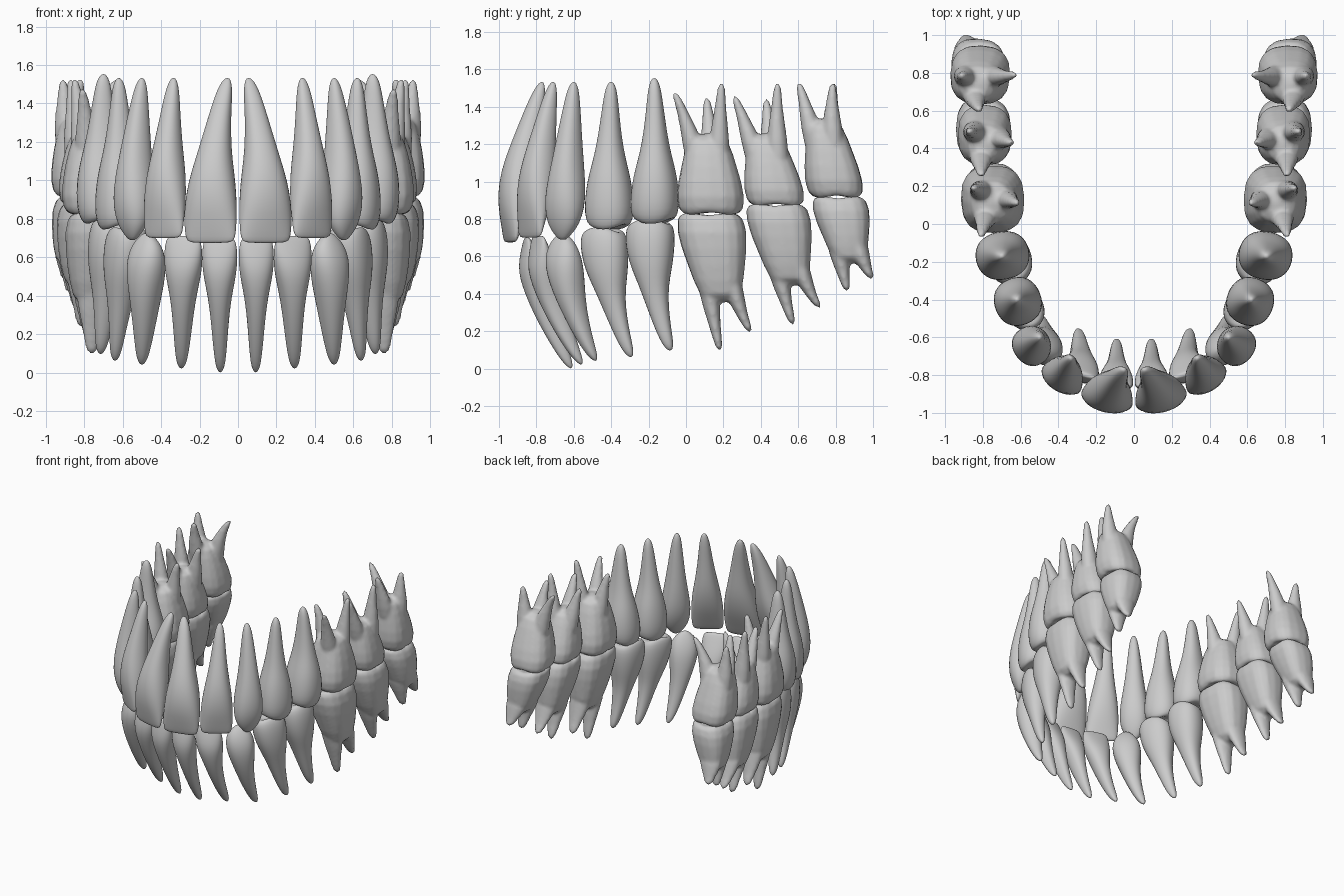
import bpy, bmesh, math
from mathutils import Vector

if "Cube" in bpy.data.objects:
    bpy.data.objects.remove(bpy.data.objects["Cube"])

SEG = 16

# Profiles, crown edge (t=0) to root tip (t=1): t, width factor, depth factor
UP_INCISOR = [(0, .84, .12), (.03, .95, .24), (.12, 1, .5), (.24, .98, .85), (.38, .86, 1),
              (.5, .69, .94), (.62, .55, .78), (.76, .42, .58), (.88, .33, .42), (.955, .23, .27), (.99, .12, .13)]
LOW_INCISOR = [(0, .76, .14), (.03, .92, .28), (.12, 1, .6), (.22, .97, .9), (.32, .85, 1),
               (.44, .66, .94), (.58, .52, .82), (.74, .42, .64), (.88, .33, .46), (.955, .24, .31), (.99, .12, .14)]
CANINE = [(0, .2, .14), (.04, .52, .38), (.1, .84, .64), (.2, 1, .92), (.32, .95, 1),
          (.46, .76, .92), (.6, .6, .76), (.76, .46, .57), (.88, .35, .41), (.955, .25, .28), (.99, .12, .13)]
PREMOLAR = [(0, .84, .8), (.06, .98, .95), (.15, 1.02, 1.02), (.27, .96, .98), (.38, .82, .88),
            (.5, .62, .7), (.62, .49, .55), (.76, .38, .42), (.88, .3, .32), (.955, .22, .23), (.99, .11, .11)]
MOLAR = [(0, .86, .84), (.08, .98, .95), (.22, 1.02, 1.01), (.4, .96, .96), (.58, .85, .87),
         (.75, .74, .75), (.9, .6, .6), (.97, .35, .35)]


def loft(bm, rings, start, end):
    """Skin closed rings together and fan both ends to a point."""
    vs = [[bm.verts.new(p) for p in r] for r in rings]
    n = len(vs[0])
    a, b = bm.verts.new(start), bm.verts.new(end)
    for i in range(n):
        j = (i + 1) % n
        for r, q in zip(vs, vs[1:]):
            bm.faces.new((r[i], r[j], q[j], q[i]))
        bm.faces.new((a, vs[0][j], vs[0][i]))
        bm.faces.new((b, vs[-1][i], vs[-1][j]))


def ring(c, u, v, w, d, n, height=None):
    """Superellipse section lying level at centre c."""
    pts = []
    for i in range(SEG):
        th = 2 * math.pi * i / SEG
        x, y = math.cos(th), math.sin(th)
        x = math.copysign(abs(x) ** (2 / n), x) * w / 2
        y = math.copysign(abs(y) ** (2 / n), y) * d / 2
        p = c + u * x + v * y
        if height:
            p.z += height(th)
        pts.append(p)
    return pts


def centre_line(a, m, b):
    """Parabola through three points, parameterised by height."""
    k = (m.z - a.z) / (b.z - a.z)

    def at(t):
        return (a * ((t - k) * (t - 1) / k) + m * (t * (t - 1) / (k * (k - 1)))
                + b * (t * (t - k) / (1 - k)))
    return at


def body(bm, edge, mid, tip, w, d, angle, profile, cusps=0):
    a = math.radians(angle)
    u, v = Vector((math.cos(a), math.sin(a), 0)), Vector((math.sin(a), -math.cos(a), 0))
    s = 1 if tip.z > edge.z else -1
    n = 2.6 if cusps == 4 else 2.25
    at = centre_line(edge, mid, tip)
    rings, start = [], at(0)
    if cusps:
        # chewing surface: low cusps round a sunken middle
        c = .007 if cusps == 4 else .014
        start = at(0) + Vector((0, 0, s * .035))
        for f, k, sink in ((.3, .4, .03), (.65, 1.2, .01)):
            rings.append(ring(at(0) + Vector((0, 0, s * sink)), u, v, w * f, d * f, n,
                              lambda th, k=k: s * c * k * math.cos(cusps * th)))
    for t, fw, fd in profile:
        h = None
        if cusps and t < .1:
            h = lambda th, t=t: s * (c * (1 - t * 8) * math.cos(cusps * th) + (c if t == 0 else 0))
        rings.append(ring(at(t), u, v, w * fw, d * fd, n, h))
    loft(bm, rings, start, at(1))
    return at


def finish(bm, name, fused):
    bmesh.ops.recalc_face_normals(bm, faces=bm.faces)
    for f in bm.faces:
        f.smooth = True
    me = bpy.data.meshes.new(name)
    bm.to_mesh(me)
    bm.free()
    ob = bpy.data.objects.new(name, me)
    bpy.context.collection.objects.link(ob)
    if fused:
        r = ob.modifiers.new("fuse_roots", 'REMESH')
        r.mode, r.voxel_size, r.use_smooth_shade = 'VOXEL', .013, True
        sm = ob.modifiers.new("soften", 'SMOOTH')
        sm.factor, sm.iterations = .5, 3
    else:
        sub = ob.modifiers.new("round", 'SUBSURF')
        sub.levels = sub.render_levels = 1
    m = ob.modifiers.new("other_side", 'MIRROR')
    m.use_mirror_merge = False


def tooth(name, edge, mid, tip, w, d, angle, profile, cusps=0):
    bm = bmesh.new()
    body(bm, Vector(edge), Vector(mid), Vector(tip), w, d, angle, profile, cusps)
    finish(bm, name, False)


def molar(name, edge, fork, w, d, angle, tips, spread=.07):
    bm = bmesh.new()
    e, f = Vector(edge), Vector(fork)
    at = body(bm, e, (e + f) / 2, f, w, d, angle, MOLAR, 4)
    tips = [Vector(t) for t in tips]
    mean = sum(tips, Vector()) / len(tips)
    X, Y = Vector((1, 0, 0)), Vector((0, 1, 0))
    for t in tips:
        # tapering root running out of the body
        out = t - mean
        out.z = 0
        out.normalize()
        s = at(.5) + out * spread * .9
        c = at(.95) + out * spread * 1.1
        wide = 1.6 if len(tips) == 2 else 1.15
        rings = []
        for q, r in ((0, .05), (.2, .058), (.4, .054), (.58, .044), (.74, .033), (.88, .025), (.97, .018)):
            p = s * (1 - q) ** 2 + c * (2 * q * (1 - q)) + t * q * q
            rings.append(ring(p, X, Y, 2 * r * wide, 2 * r, 2))
        loft(bm, rings, s, t + (t - c).normalized() * .012)
    finish(bm, name, True)


# Upper front teeth and premolars
tooth("upper_central_incisor", (.143, -.94, .675), (.135, -.895, 1), (.055, -.77, 1.535), .287, .21, 14, UP_INCISOR)
tooth("upper_lateral_incisor", (.388, -.835, .70), (.375, -.80, 1), (.335, -.71, 1.535), .245, .19, 32, UP_INCISOR)
tooth("upper_canine", (.55, -.66, .69), (.54, -.64, 1), (.50, -.60, 1.535), .225, .205, 52, CANINE)
tooth("upper_first_premolar", (.615, -.41, .745), (.615, -.41, 1), (.62, -.40, 1.535), .26, .255, 68, PREMOLAR, 2)
tooth("upper_second_premolar", (.69, -.17, .775), (.70, -.165, 1), (.70, -.17, 1.555), .26, .29, 78, PREMOLAR, 2)

# Upper molars
molar("upper_first_molar", (.745, .135, .82), (.76, .115, 1.26), .352, .335, 88,
      [(.81, -.06, 1.475), (.62, .11, 1.445), (.85, .19, 1.525)])
molar("upper_second_molar", (.79, .485, .865), (.79, .42, 1.26), .31, .285, 91,
      [(.81, .26, 1.455), (.65, .43, 1.435), (.87, .49, 1.525)])
molar("upper_third_molar", (.81, .805, .91), (.83, .735, 1.34), .30, .315, 93,
      [(.82, .605, 1.525), (.63, .79, 1.525), (.91, .785, 1.52)])

# Lower front teeth and premolars
tooth("lower_central_incisor", (.095, -.85, .70), (.095, -.79, .42), (.092, -.615, 0), .19, .165, 6, LOW_INCISOR)
tooth("lower_lateral_incisor", (.285, -.79, .71), (.285, -.735, .42), (.295, -.56, .02), .212, .165, 19, LOW_INCISOR)
tooth("lower_canine", (.475, -.66, .725), (.48, -.635, .45), (.50, -.485, .04), .22, .19, 42, CANINE)
tooth("lower_first_premolar", (.575, -.44, .755), (.60, -.42, .5), (.64, -.295, .06), .26, .21, 65, PREMOLAR, 2)
tooth("lower_second_premolar", (.65, -.19, .80), (.67, -.185, .55), (.715, -.085, .095), .265, .24, 77, PREMOLAR, 2)

# Lower molars
molar("lower_first_molar", (.74, .125, .835), (.77, .19, .35), .36, .30, 87,
      [(.76, .18, .10), (.78, .34, .20)], .06)
molar("lower_second_molar", (.79, .48, .885), (.82, .56, .44), .335, .29, 90,
      [(.81, .57, .24), (.83, .71, .33)], .055)
molar("lower_third_molar", (.81, .815, .925), (.87, .88, .56), .295, .28, 92,
      [(.87, .86, .42), (.89, .99, .485)], .05)
